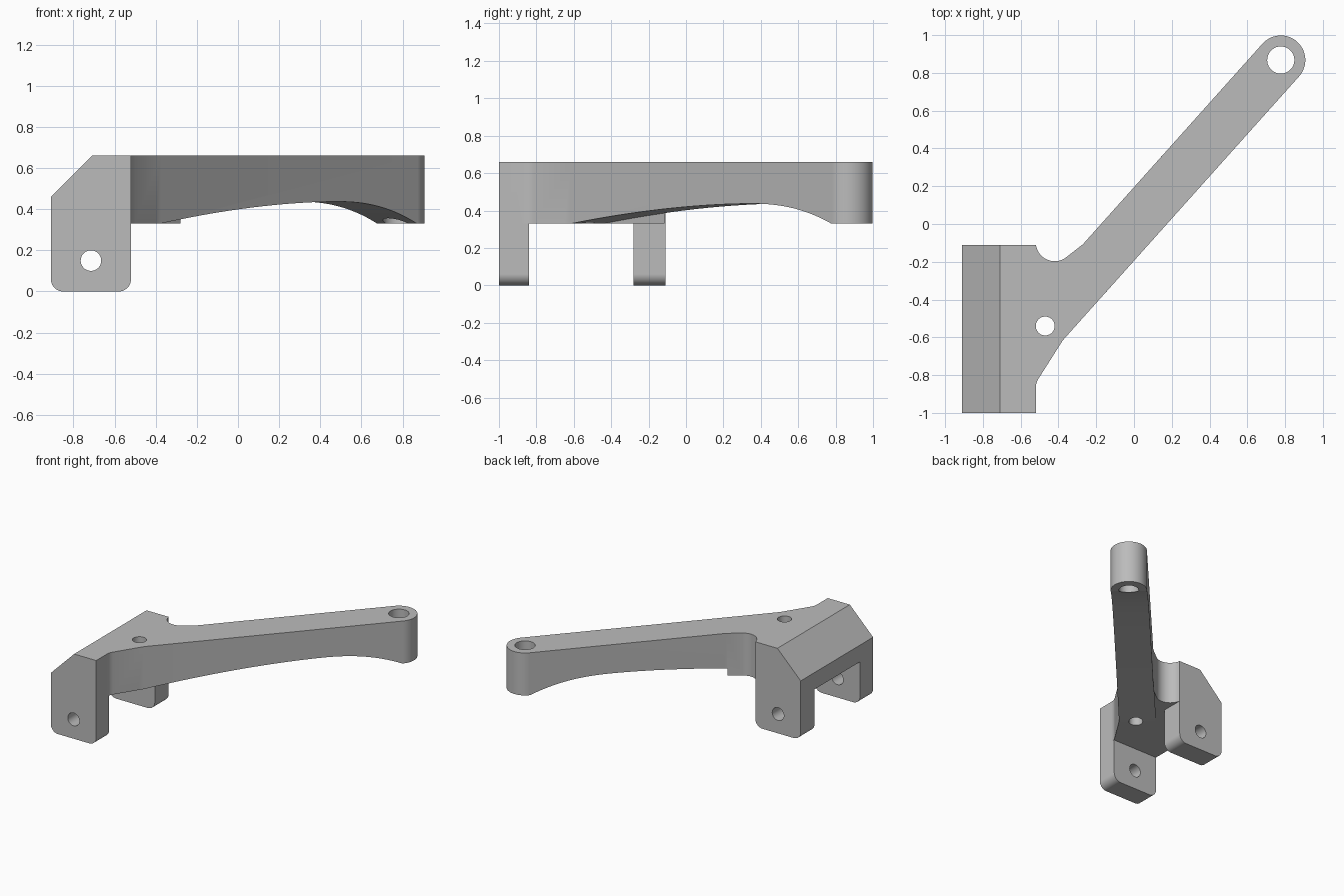
import bpy, bmesh
from math import sin, cos, pi, radians
from mathutils import Matrix, Vector

cube = bpy.data.objects.get("Cube")
if cube:
    bpy.data.objects.remove(cube, do_unlink=True)

TOP, UNDER = 0.66, 0.33
ARM_DIR = Vector((0.667, 0.745, 0)).normalized()
ARM_SIDE = Vector((ARM_DIR.y, -ARM_DIR.x, 0))
UP = Vector((0, 0, 1))
HALF_W = 0.13
EYE = ARM_DIR * 1.165

steel = bpy.data.materials.new("plain grey")
steel.use_nodes = True
grey = (0.5, 0.5, 0.5, 1)
steel.diffuse_color = grey
steel.node_tree.nodes["Principled BSDF"].inputs["Base Color"].default_value = grey


def arc(cx, cy, r, a0, a1, n=10):
    """Points along an arc, angles in degrees."""
    angles = [radians(a0 + (a1 - a0) * i / n) for i in range(n + 1)]
    return [(cx + r * cos(a), cy + r * sin(a)) for a in angles]


def prism(name, points, u, v, start, end):
    """Extrude a profile drawn on axes u, v along their cross product."""
    w = u.cross(v)
    bm = bmesh.new()
    face = bm.faces.new([bm.verts.new(u * a + v * b + w * start) for a, b in points])
    new = bmesh.ops.extrude_face_region(bm, geom=[face])["geom"]
    bmesh.ops.translate(bm, verts=[g for g in new if isinstance(g, bmesh.types.BMVert)],
                        vec=w * (end - start))
    bmesh.ops.recalc_face_normals(bm, faces=bm.faces)
    mesh = bpy.data.meshes.new(name)
    bm.to_mesh(mesh)
    bm.free()
    mesh.materials.append(steel)
    obj = bpy.data.objects.new(name, mesh)
    bpy.context.collection.objects.link(obj)
    return obj


def combine(body, tool, operation):
    """Apply one boolean and discard its tool."""
    tool.hide_render = True
    mod = body.modifiers.new(tool.name, "BOOLEAN")
    mod.object, mod.operation, mod.solver = tool, operation, "EXACT"
    bpy.context.view_layer.objects.active = body
    bpy.ops.object.modifier_apply(modifier=mod.name)
    bpy.data.objects.remove(tool, do_unlink=True)


X, Y = Vector((1, 0, 0)), Vector((0, 1, 0))

# Plan outline: mounting block, blended neck, arm and rounded eye
side_angle = -41.8
plan = [(-1, -1), (-0.52, -1)]
plan += arc(-0.42, -0.87, 0.1, 180, 144, 6)
plan += [tuple((ARM_SIDE * HALF_W - ARM_DIR * 0.71).xy)]
plan += arc(EYE.x, EYE.y, HALF_W, side_angle, side_angle + 180, 32)
plan += [tuple((-ARM_SIDE * HALF_W - ARM_DIR * 0.26).xy)]
plan += arc(-0.42, -0.097, 0.1, 305, 188, 16)
plan += [(-0.52, -0.11), (-1, -0.11)]
bracket = prism("arm_bracket", plan, X, Y, -0.1, 0.8)

# Front profile: chamfered block with rounded lug feet, open along the arm
profile = [(-0.91, 0.46)]
profile += arc(-0.85, 0.06, 0.06, 180, 270)
profile += arc(-0.58, 0.06, 0.06, 270, 360)
profile += [(-0.52, UNDER), (1.1, UNDER), (1.1, TOP), (-0.71, TOP)]
combine(bracket, prism("front_profile", profile, X, UP, -1.2, 1.2), "INTERSECT")

# Gap between the two lugs
gap = [(-0.84, -0.1), (-0.28, -0.1), (-0.28, UNDER), (-0.84, UNDER)]
combine(bracket, prism("lug_gap", gap, Y, UP, -1.1, -0.4), "DIFFERENCE")

# Arched underside of the arm
START, PEAK, END = -0.71, 0.58, 1.16
arch = [(START, 0.1)]
for i in range(49):
    s = START + (END - START) * i / 48
    if s < PEAK:
        drop = ((PEAK - s) / (PEAK - START)) ** 1.8
    else:
        drop = ((s - PEAK) / (END - PEAK)) ** 2.3
    arch.append((s, 0.437 - 0.107 * drop))
arch.append((END, 0.1))
combine(bracket, prism("underside_arch", arch, ARM_DIR, UP, -HALF_W - 0.002, 0.3), "DIFFERENCE")

# Bolt holes: eye, neck, and the pair of lugs
combine(bracket, prism("eye_hole", arc(EYE.x, EYE.y, 0.072, 0, 350, 35), X, Y, 0, 1), "DIFFERENCE")
combine(bracket, prism("neck_hole", arc(-0.47, -0.54, 0.05, 0, 350, 35), X, Y, 0, 1), "DIFFERENCE")
combine(bracket, prism("lug_holes", arc(-0.715, 0.15, 0.05, 0, 350, 35), X, UP, -1.2, 1.2), "DIFFERENCE")

# Smooth the rounded surfaces and keep the corners crisp
bpy.ops.object.select_all(action="DESELECT")
bracket.select_set(True)
bpy.context.view_layer.objects.active = bracket
bpy.ops.object.shade_smooth_by_angle(angle=radians(25))
normals = bracket.modifiers.new("even_shading", "WEIGHTED_NORMAL")
normals.keep_sharp = True
